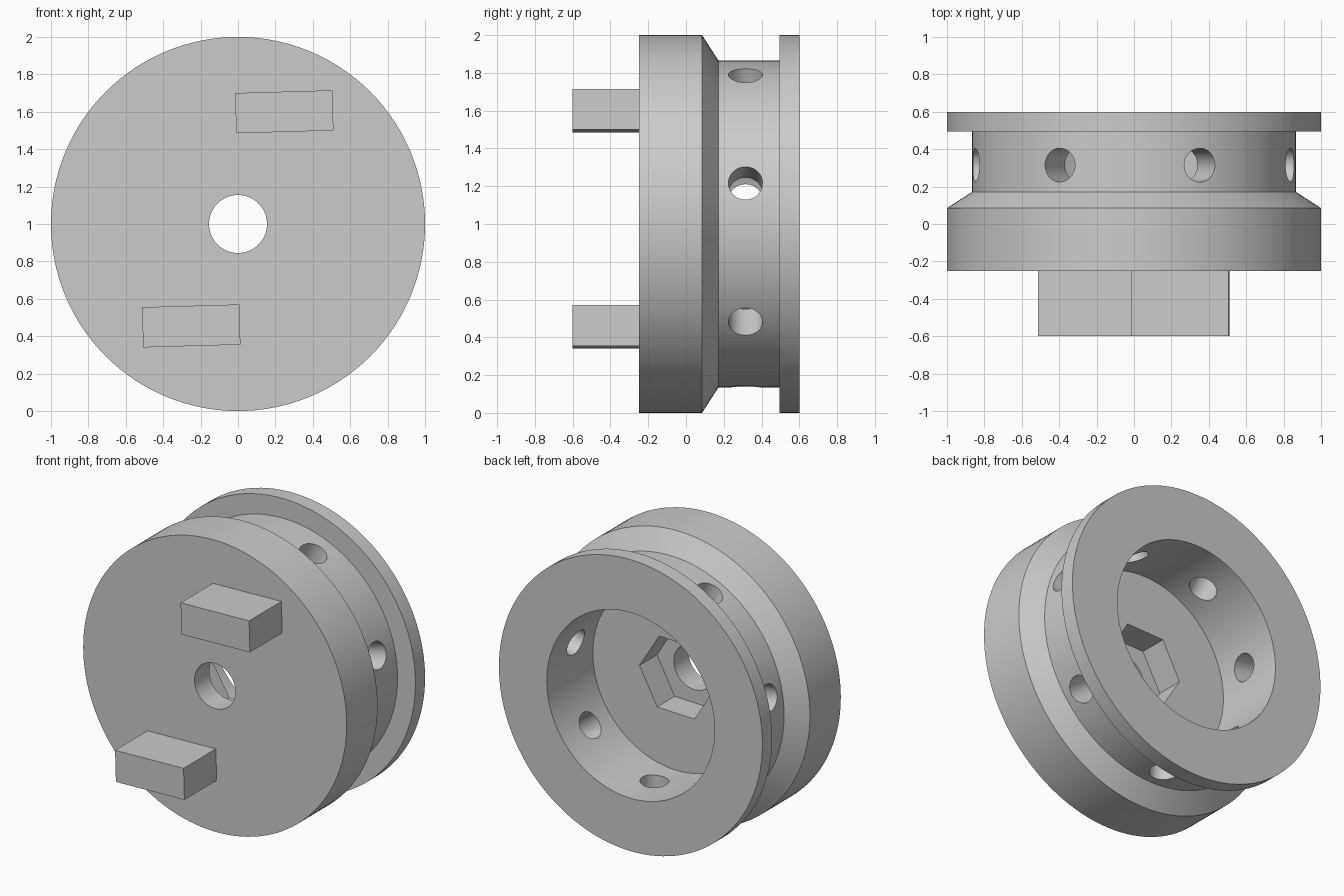
import bpy, bmesh, math
from mathutils import Matrix, Vector

if "Cube" in bpy.data.objects:
    bpy.data.objects.remove(bpy.data.objects["Cube"])

TILT = math.radians(1.65)   # whole hub is turned slightly about its axis
SEG = 128

grey = bpy.data.materials.new("plain grey")
grey.diffuse_color = (0.6, 0.6, 0.6, 1)
grey.use_nodes = True
grey.node_tree.nodes["Principled BSDF"].inputs["Base Color"].default_value = grey.diffuse_color


def make_object(name, bm):
    bmesh.ops.recalc_face_normals(bm, faces=bm.faces)
    mesh = bpy.data.meshes.new(name)
    bm.to_mesh(mesh)
    bm.free()
    mesh.materials.append(grey)
    ob = bpy.data.objects.new(name, mesh)
    bpy.context.collection.objects.link(ob)
    return ob


# Hub body: closed (radius, y) section turned around the y axis at z = 1
section = [(0.155, -0.25), (1, -0.25), (1, 0.085), (0.865, 0.172), (0.865, 0.495),
           (1, 0.495), (1, 0.6), (0.637, 0.6), (0.637, 0.1), (0.155, 0.1)]
bm = bmesh.new()
rings = []
for i in range(SEG):
    a = 2 * math.pi * i / SEG
    rings.append([bm.verts.new((r * math.cos(a), y, 1 + r * math.sin(a))) for r, y in section])
n = len(section)
for i in range(SEG):
    p, q = rings[i], rings[(i + 1) % SEG]
    for j in range(n):
        k = (j + 1) % n
        bm.faces.new((p[j], p[k], q[k], q[j]))
body = make_object("hub_body", bm)

# Cutter: seven radial holes through the neck and a hexagonal nut pocket
bm = bmesh.new()
for i in range(7):
    a = TILT - math.pi / 2 + 2 * math.pi * i / 7
    d = Vector((math.cos(a), 0, math.sin(a)))
    mat = Matrix.Translation(Vector((0, 0.315, 1)) + d * 0.75) @ d.to_track_quat('Z', 'Y').to_matrix().to_4x4()
    bmesh.ops.create_cone(bm, cap_ends=True, segments=48, radius1=0.09, radius2=0.09,
                          depth=0.5, matrix=mat)
low, high = -0.09, 0.2
ends = [[bm.verts.new((0.283 * math.cos(TILT + k * math.pi / 3), y,
                       1 + 0.283 * math.sin(TILT + k * math.pi / 3))) for k in range(6)]
        for y in (low, high)]
bm.faces.new(ends[0])
bm.faces.new(ends[1])
for k in range(6):
    m = (k + 1) % 6
    bm.faces.new((ends[0][k], ends[0][m], ends[1][m], ends[1][k]))
cutter = make_object("hole_cutter", bm)
cutter.hide_render = True

mod = body.modifiers.new("holes", 'BOOLEAN')
mod.operation = 'DIFFERENCE'
mod.solver = 'EXACT'
mod.object = cutter
bpy.context.view_layer.objects.active = body
body.select_set(True)
bpy.ops.object.modifier_apply(modifier=mod.name)
bpy.data.objects.remove(cutter)
bpy.ops.object.shade_smooth_by_angle(angle=math.radians(25))

# Two drive lugs on the front face
for name, x, z in (("upper_lug", 0.2475, 1.6), ("lower_lug", -0.25, 0.455)):
    bm = bmesh.new()
    bmesh.ops.create_cube(bm, size=1, matrix=Matrix.Translation((x, -0.42, z))
                          @ Matrix.Rotation(-TILT, 4, 'Y') @ Matrix.Diagonal((0.52, 0.36, 0.215, 1)))
    make_object(name, bm)
